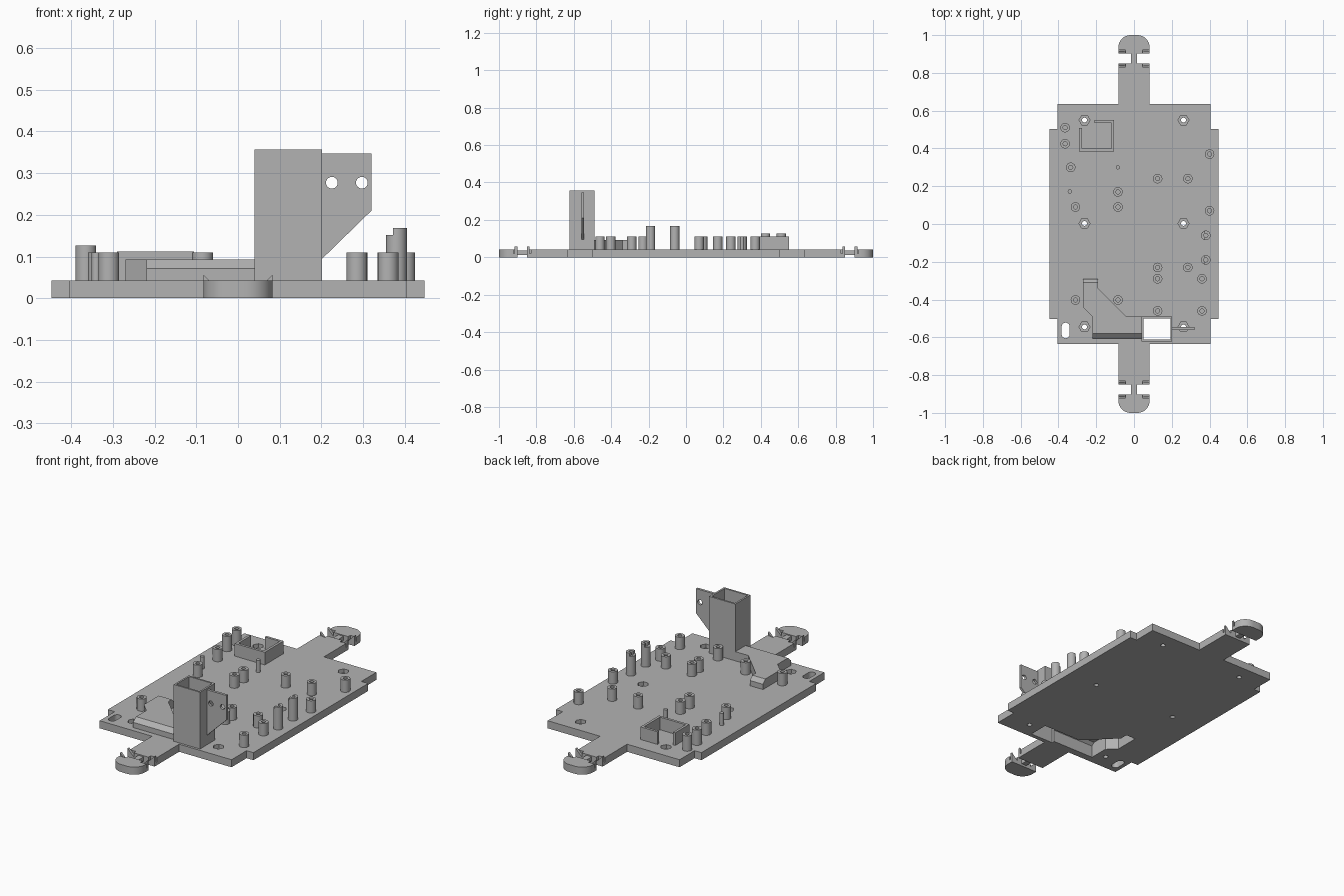
import bpy, bmesh
from math import pi, sin, cos
from mathutils import Vector

if "Cube" in bpy.data.objects:
    bpy.data.objects.remove(bpy.data.objects["Cube"])

grey = bpy.data.materials.new("plain grey")
grey.use_nodes = True
grey.diffuse_color = (0.45, 0.45, 0.45, 1)
grey.node_tree.nodes["Principled BSDF"].inputs["Base Color"].default_value = grey.diffuse_color

TOP = 0.042      # upper face of the deck
parts = []


def prism(name, outline, lo, hi, axis="z", slopes=()):
    """Extrude a 2D outline along z or y, then trim it with sloped planes."""
    bm = bmesh.new()
    place = (lambda a, b: (a, b, lo)) if axis == "z" else (lambda a, b: (a, lo, b))
    face = bm.faces.new([bm.verts.new(place(a, b)) for a, b in outline])
    out = bmesh.ops.extrude_face_region(bm, geom=[face])["geom"]
    step = (0, 0, hi - lo) if axis == "z" else (0, hi - lo, 0)
    bmesh.ops.translate(bm, vec=step, verts=[v for v in out if isinstance(v, bmesh.types.BMVert)])
    for point, normal in slopes:
        cut = bmesh.ops.bisect_plane(bm, geom=bm.verts[:] + bm.edges[:] + bm.faces[:],
                                     plane_co=point, plane_no=normal, clear_outer=True)
        edges = [e for e in cut["geom_cut"] if isinstance(e, bmesh.types.BMEdge)]
        bmesh.ops.holes_fill(bm, edges=edges)
    bmesh.ops.recalc_face_normals(bm, faces=bm.faces)
    mesh = bpy.data.meshes.new(name)
    bm.to_mesh(mesh)
    bm.free()
    mesh.materials.append(grey)
    obj = bpy.data.objects.new(name, mesh)
    bpy.context.collection.objects.link(obj)
    parts.append(obj)
    return obj


def rect(x0, x1, y0, y1):
    return [(x0, y0), (x1, y0), (x1, y1), (x0, y1)]


def box(name, x0, x1, y0, y1, z0, z1):
    return prism(name, rect(x0, x1, y0, y1), z0, z1)


def circle(x, y, r, n=24):
    return [(x + r * cos(2 * pi * i / n), y + r * sin(2 * pi * i / n)) for i in range(n)]


def carve(obj, cutters):
    """Subtract each cutter, and bake the result into the mesh."""
    for c in cutters:
        c.hide_render = True
        mod = obj.modifiers.new("cut", "BOOLEAN")
        mod.operation, mod.solver, mod.object = "DIFFERENCE", "EXACT", c
    deps = bpy.context.evaluated_depsgraph_get()
    mesh = bpy.data.meshes.new_from_object(obj.evaluated_get(deps))
    obj.modifiers.clear()
    obj.data = mesh


def discard(cutters):
    for c in cutters:
        parts.remove(c)
        bpy.data.objects.remove(c)


# Deck with stepped sides and a tongue at each end
quarter = [(0.083, 0.85), (0.083, 0.635), (0.405, 0.635), (0.405, 0.503), (0.447, 0.503)]
half = quarter + [(x, -y) for x, y in reversed(quarter)]
deck = prism("deck", half + [(-x, y) for x, y in reversed(half)], 0, TOP)

# Cable duct and the square tower it feeds
duct_outline = [(-0.27, -0.29), (-0.27, -0.44), (-0.22, -0.49), (-0.22, -0.605), (0.045, -0.605),
                (0.045, -0.49), (-0.04, -0.49), (-0.19, -0.34), (-0.19, -0.29)]
duct_inner = [(-0.26, -0.30), (-0.26, -0.436), (-0.21, -0.486), (-0.21, -0.595), (0.06, -0.595),
              (0.06, -0.50), (-0.044, -0.50), (-0.20, -0.344), (-0.20, -0.30)]


def duct_slopes(drop):
    return [(Vector((0, -0.58, 0.093 - drop)), Vector((0, -0.022, 0.025))),
            (Vector((0, -0.31, 0.093 - drop)), Vector((0, 0.022, 0.02)))]


duct = prism("cable_duct", duct_outline, TOP, 0.093, slopes=duct_slopes(0))
tower = box("tower", 0.04, 0.202, -0.622, -0.49, 0, 0.357)
duct_void = prism("duct_void", duct_inner, -0.02, 0.083, slopes=duct_slopes(0.012))
tower_void = box("tower_void", 0.05, 0.192, -0.612, -0.50, -0.05, 0.4)
carve(duct, [duct_void])
carve(tower, [tower_void, duct_void])

# Mounting fin on the tower
fin = prism("tower_fin", [(0.2, 0.093), (0.32, 0.21), (0.32, 0.347), (0.2, 0.347)], -0.56, -0.546, "y")
fin_holes = [prism("fin_hole", circle(x, 0.277, 0.014), -0.6, -0.5, "y") for x in (0.225, 0.297)]
carve(fin, fin_holes)
discard(fin_holes)

# Screw holes with hexagonal pockets, and a slot
deck_cuts = [duct_void, tower_void]
for x in (-0.262, 0.262):
    for y in (-0.545, 0.003, 0.55):
        deck_cuts.append(prism("screw_hole", circle(x, y, 0.013, 16), -0.02, 0.1))
        deck_cuts.append(prism("screw_pocket", circle(x, y, 0.029, 6), 0.02, 0.1))
arc = [i * pi / 8 for i in range(9)]
slot = [(-0.362 + 0.021 * cos(a), -0.543 + 0.021 * sin(a)) for a in arc]
slot += [(-0.362 - 0.021 * cos(a), -0.584 - 0.021 * sin(a)) for a in arc]
deck_cuts.append(prism("slot_cut", slot, -0.02, 0.1))

# Bumper pads on thin necks, with hooked barbs in notches
turn = [i * pi / 16 for i in range(9)]
for s, end in ((1, "back"), (-1, "front")):
    right = [(0.083, 0.902)] + [(0.018 + 0.065 * cos(a), 0.935 + 0.065 * sin(a)) for a in turn]
    shape = [(x, s * y) for x, y in right + [(-x, y) for x, y in reversed(right)]]
    pad = prism(end + "_bumper", shape, 0, TOP)
    box(end + "_neck", -0.016, 0.016, *sorted((s * 0.83, s * 0.925)), 0.012, 0.036)
    pad_cuts = []
    for m in (-1, 1):
        hook = [(m * 0.083, 0.057), (m * 0.083, 0.015), (m * 0.045, 0.019)]
        for y0, y1, cuts in ((0.836, 0.85, deck_cuts), (0.902, 0.916, pad_cuts)):
            edge = -0.006 if y0 < 0.85 else 0.006
            cuts.append(box("notch", *sorted((m * 0.045, m * 0.1)),
                            *sorted((s * (y0 + min(edge, 0)), s * (y1 + max(edge, 0)))), 0.019, 0.1))
            prism(end + "_barb", hook, s * y0, s * y1, "y")
    carve(pad, pad_cuts)
    discard(pad_cuts)
carve(deck, deck_cuts)
discard(deck_cuts)

# Hollow standoffs
low, mid, tall = 0.11, 0.127, 0.168
standoffs = {
    low: [(-0.335, 0.3), (-0.31, 0.09), (-0.085, 0.17), (-0.085, 0.09), (0.125, 0.24), (0.285, 0.24),
          (0.4, 0.37), (0.4, 0.07), (0.125, -0.23), (0.285, -0.23), (0.125, -0.29), (0.36, -0.29),
          (0.36, -0.46), (0.125, -0.46), (-0.31, -0.402), (-0.085, -0.402)],
    mid: [(-0.365, 0.51), (-0.365, 0.425)],
    tall: [(0.38, -0.06), (0.38, -0.19)],
}
for height, spots in standoffs.items():
    for x, y in spots:
        post = prism("standoff", circle(x, y, 0.025), TOP - 0.002, height)
        cuts = [prism("bore", circle(x, y, 0.011, 16), TOP + 0.003, 0.3)]
        if height == tall:
            cuts.append(box("step_cut", x - 0.05, x - 0.008, y - 0.05, y + 0.05, 0.152, 0.3))
        carve(post, cuts)
        discard(cuts)

# Locating pins
for x, y in ((-0.34, 0.172), (-0.085, 0.3)):
    prism("locating_pin", circle(x, y, 0.011, 16), TOP - 0.002, low)

# Open-cornered component holder
wall = [(-0.29, 0.385), (-0.105, 0.385), (-0.105, 0.55), (-0.21, 0.55), (-0.21, 0.536),
        (-0.119, 0.536), (-0.119, 0.399), (-0.276, 0.399), (-0.276, 0.508), (-0.29, 0.508)]
prism("component_holder", wall, TOP - 0.002, 0.112)

# Smooth rounded sides, keep edges sharp
bpy.ops.object.select_all(action="DESELECT")
for p in parts:
    p.select_set(True)
bpy.context.view_layer.objects.active = parts[0]
bpy.ops.object.shade_smooth_by_angle(angle=pi / 6)
